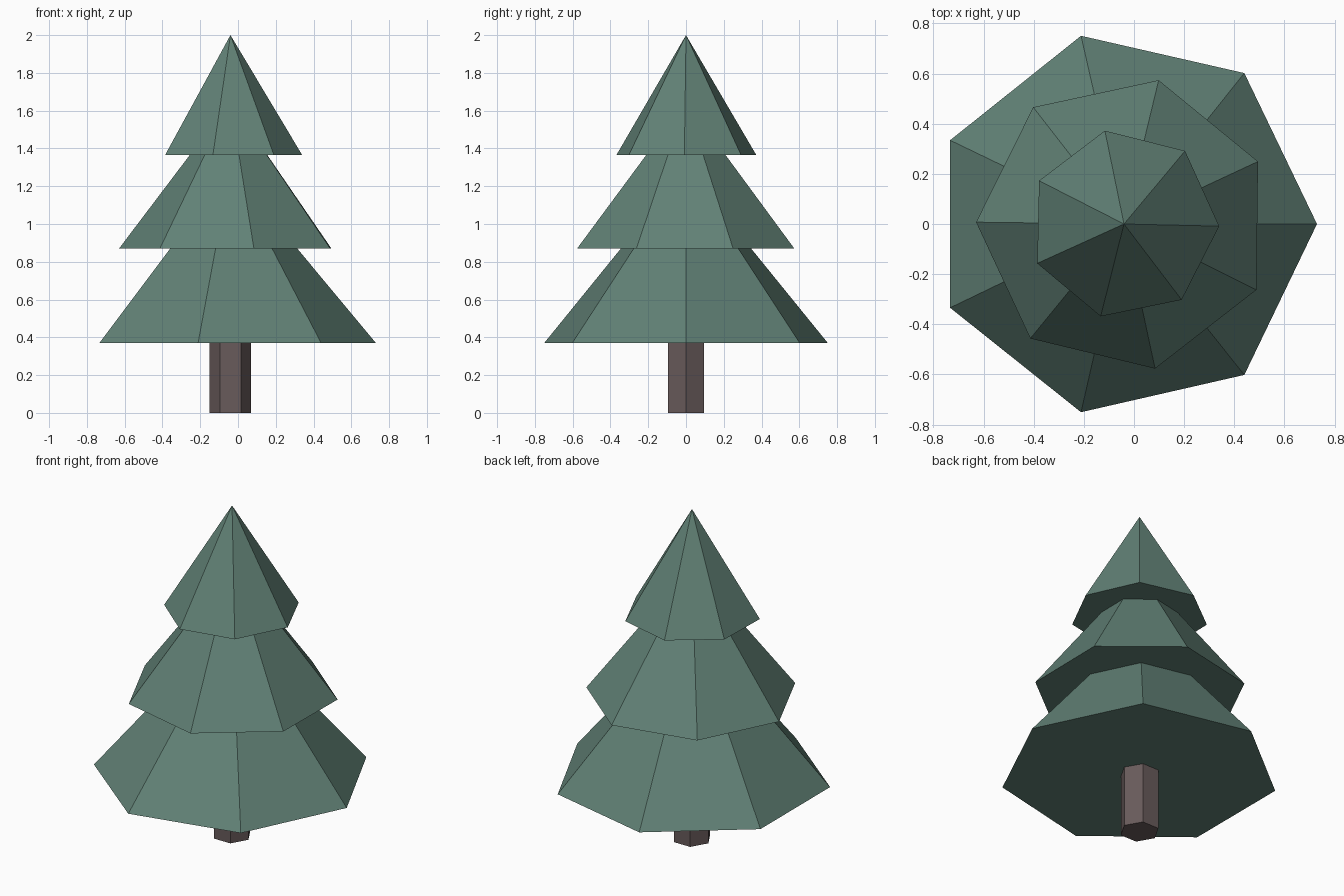
import bpy
from math import radians

if "Cube" in bpy.data.objects:
    bpy.data.objects.remove(bpy.data.objects["Cube"], do_unlink=True)


def make_material(name, color):
    mat = bpy.data.materials.new(name)
    mat.use_nodes = True
    mat.diffuse_color = color
    mat.node_tree.nodes["Principled BSDF"].inputs["Base Color"].default_value = color
    return mat


needle_green = make_material("needle green", (0.12, 0.22, 0.18, 1))
bark_brown = make_material("bark brown", (0.14, 0.105, 0.105, 1))
AXIS_X = -0.04  # the trunk axis sits slightly off centre


def finish(name, mat, turn):
    obj = bpy.context.object
    obj.name = obj.data.name = name
    obj.data.materials.append(mat)
    obj.rotation_euler.z = radians(turn)


def add_tier(name, radius, base, tip, turn):
    """Seven-sided cone of branches with its first corner at angle turn."""
    bpy.ops.mesh.primitive_cone_add(
        vertices=7, radius1=radius, radius2=0, depth=tip - base,
        location=(AXIS_X, 0, (base + tip) / 2))
    finish(name, needle_green, turn - 90)


# Branch tiers, widest at the bottom
add_tier("lower_branches", 0.77, 0.37, 1.295, 0)
add_tier("middle_branches", 0.59, 0.87, 1.65, 25)
add_tier("top_branches", 0.38, 1.365, 2.0, -1.3)

# Six-sided trunk, its top hidden inside the lower branches
bpy.ops.mesh.primitive_cylinder_add(
    vertices=6, radius=0.11, depth=0.4, location=(AXIS_X, 0, 0.2))
finish("trunk", bark_brown, -90)
